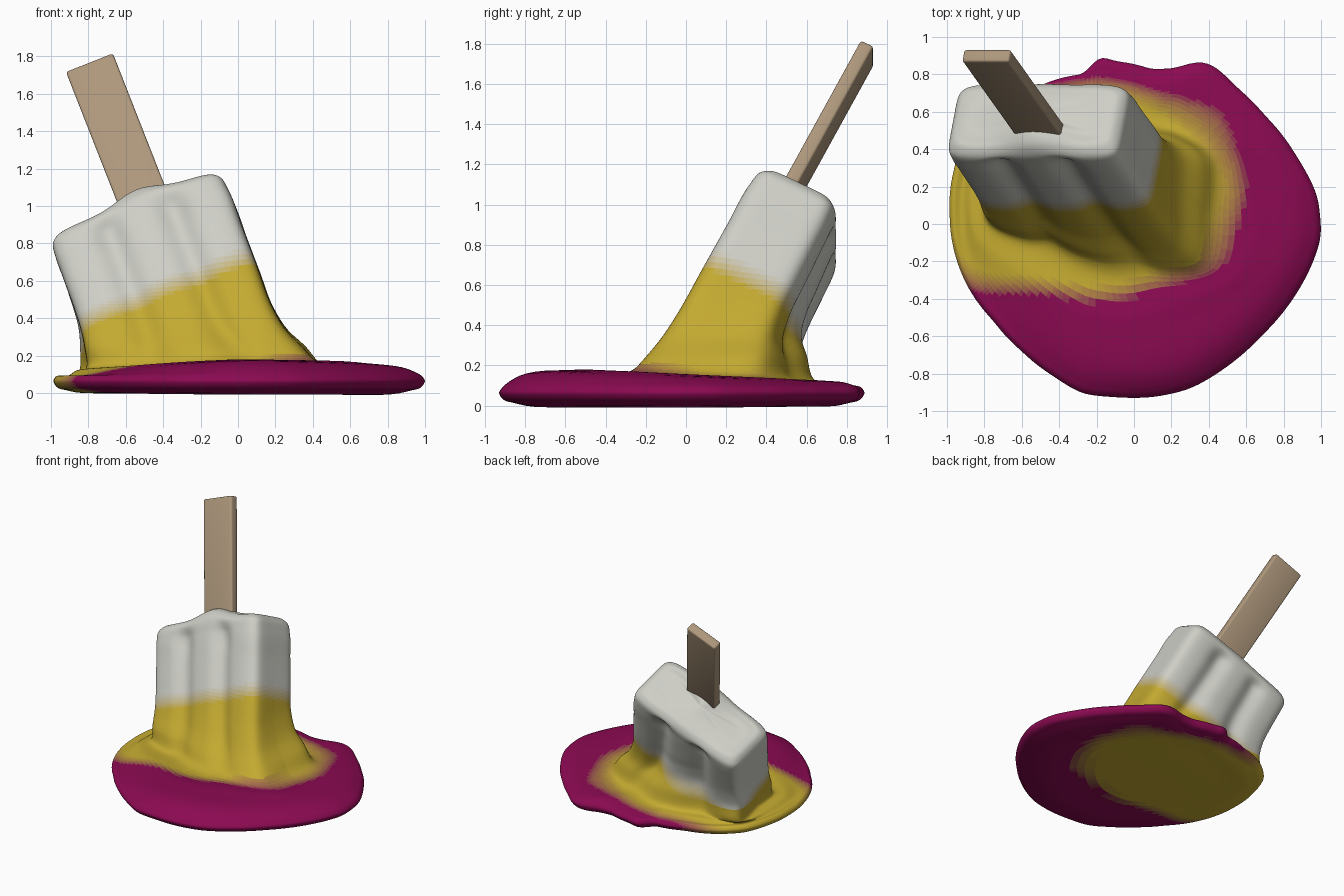
import bpy, bmesh, math
from mathutils import Vector as V, Matrix

if "Cube" in bpy.data.objects:
    bpy.data.objects.remove(bpy.data.objects["Cube"])

# Tilted frame of the ice block: width, thickness and long axis
W, T, A = V((.93, 0, .366)), V((.167, .889, -.424)), V((-.325, .456, .828))
CW, CT = -.147, .014         # block centre in the width / thickness directions
HW, HT = .497, .235          # half width, half thickness
N, SUB = 280, 8              # columns around, steps between rings
C = V((-.22, .15, 0))        # centre of the puddle fan

# Puddle outline seen from above
OUT = [(1, -.07), (.98, .15), (.87, .36), (.7, .58), (.55, .73), (.42, .85), (.34, .87),
       (.22, .83), (.1, .825), (-.1, .87), (-.18, .895), (-.27, .8), (-.5, .74), (-.73, .65),
       (-.89, .5), (-.96, .3), (-.985, .05), (-.96, -.15), (-.88, -.35), (-.75, -.52),
       (-.6, -.68), (-.42, -.82), (-.28, -.905), (-.1, -.925), (.1, -.925), (.3, -.88),
       (.5, -.76), (.68, -.6), (.85, -.4), (.95, -.22)]
POLAR = sorted((math.atan2(y - C.y, x - C.x) % math.tau, math.hypot(x - C.x, y - C.y)) for x, y in OUT)
POLAR = [(POLAR[-1][0] - math.tau, POLAR[-1][1])] + POLAR + [(POLAR[0][0] + math.tau, POLAR[0][1])]


def reach(phi):
    for (a0, r0), (a1, r1) in zip(POLAR, POLAR[1:]):
        if a0 <= phi <= a1:
            return r0 + (r1 - r0) * (phi - a0) / (a1 - a0)


def soft_reach(phi):
    return sum(reach((phi + k * .02) % math.tau) for k in range(-2, 3)) / 5


def section(phi, inset=0, groove=1, taper=1):
    """Rounded rectangle with two melted grooves front and back."""
    c, s = math.cos(phi), math.sin(phi)
    hw, ht = HW - inset, HT - inset
    r = (abs(c / hw) ** 7 + abs(s / ht) ** 7) ** (-1 / 7)
    u, v = r * c, r * s
    dip = sum(math.exp(-((u - g) / .08) ** 2) for g in (-.18, .18))
    v *= 1 - .24 * groove * dip
    return (u * taper if u > 0 else u), v


def block(uv, s):
    return W * (uv[0] + CW) + T * (uv[1] + CT) + A * s


def block_at_z(uv, z):
    p = block(uv, 0)
    return p + A * ((z - p.z) / A.z)


def top_point(phi, inset, s):
    uv = section(phi, inset, .08)
    bump = .075 * math.exp(-((uv[0] - .04) ** 2 + (uv[1] + .1) ** 2) / .03)
    return block(uv, s + bump)


def column(phi):
    d = V((math.cos(phi), math.sin(phi), 0))
    R = soft_reach(phi % math.tau)

    def rim(inset, z):
        return C + d * (R - inset) + V((0, 0, z))
    # flared foot, spreading most on the right and back
    k = .1 + .05 * d.x + (.12 if d.y > 0 else .02) * d.y

    def foot(z, f, taper, groove=.7):
        p = block_at_z(section(phi, 0, groove, taper), z)
        return p + d * k * f
    f0 = foot(.19, 1.05, .93, .4)
    f0.z = .172 - .06 * f0.y + .04 * min(0, f0.x)
    r4 = rim(.06, .115)
    r4.z += .03 * min(0, r4.x) - .01 * max(0, r4.y) + .012 * max(0, -r4.y)
    mid = f0.lerp(r4, .5)
    mid.z = .155 - .045 * mid.y + .04 * min(0, mid.x)
    low, high = foot(.46, .15, .94), block(section(phi, 0, .75), 1.1)
    return [C.copy(), C + d * R * .55 + V((0, 0, .004)), rim(.08, .012), rim(.015, .035), rim(0, .065),
            rim(.016, .09), r4, mid, f0, foot(.25, .7, .93, .6), foot(.34, .35, .93), low,
            low.lerp(high, .35), low.lerp(high, .7), high, top_point(phi, .012, 1.175),
            top_point(phi, .045, 1.21), top_point(phi, .09, 1.222), top_point(phi, .16, 1.225),
            block((0, 0), 1.225 + .075 * math.exp(-.0116 / .03))]


def smooth_path(p):
    """Chord-length spline through the control points."""
    d = [max((b - a).length, 1e-4) for a, b in zip(p, p[1:])]
    g = [(b - a) / L for a, b, L in zip(p, p[1:], d)]
    m = [g[0]] + [(g[i - 1] * d[i] + g[i] * d[i - 1]) / (d[i] + d[i - 1]) for i in range(1, len(g))] + [g[-1]]
    out = []
    for i, L in enumerate(d):
        for j in range(SUB):
            t = j / SUB
            out.append(p[i] * (2 * t**3 - 3 * t * t + 1) + m[i] * L * (t**3 - 2 * t * t + t)
                       + p[i + 1] * (3 * t * t - 2 * t**3) + m[i + 1] * L * (t**3 - t * t))
    return out + [p[-1]]


def material(name, rgb):
    mat = bpy.data.materials.new(name)
    mat.diffuse_color = (*rgb, 1)
    mat.use_nodes = True
    mat.node_tree.nodes["Principled BSDF"].inputs["Base Color"].default_value = mat.diffuse_color
    return mat


def finish(bm, name, mats):
    bmesh.ops.recalc_face_normals(bm, faces=bm.faces)
    me = bpy.data.meshes.new(name)
    bm.to_mesh(me)
    bm.free()
    for mat in mats:
        me.materials.append(mat)
    ob = bpy.data.objects.new(name, me)
    bpy.context.collection.objects.link(ob)
    return ob


# Melting ice block and puddle as one lofted skin
bm = bmesh.new()
cols = []
for i in range(N):
    th = math.tau * i / N
    phi = math.atan2(.62 * math.sin(th), math.cos(th))
    cols.append([bm.verts.new(p) for p in smooth_path(column(phi))])
for i in range(N):
    a, b = cols[i], cols[(i + 1) % N]
    for j in range(len(a) - 1):
        bm.faces.new((a[j], b[j], b[j + 1], a[j + 1]))
bmesh.ops.remove_doubles(bm, verts=bm.verts, dist=1e-5)

# Colour bands: magenta blends to yellow, yellow to white
STEPS = 12
MAGENTA, YELLOW, WHITE = V((.26, .003, .085)), V((.55, .40, .03)), V((.62, .62, .57))
mats = [material("magenta_to_yellow_%d" % i, MAGENTA.lerp(YELLOW, i / STEPS)) for i in range(STEPS)]
mats += [material("yellow_to_white_%d" % i, YELLOW.lerp(WHITE, i / STEPS)) for i in range(STEPS + 1)]
for f in bm.faces:
    f.smooth = True
    p = f.calc_center_median()
    wob = .04 * math.sin(9 * p.x) + .02 * math.sin(14 * p.y + 2)
    ring = (abs((p.x + .3) / .78) ** 2.6 + abs((p.y - .18) / .53) ** 2.6) ** (1 / 2.6) + wob
    t = min(1, max(0, (p.dot(A) - .58) / .12))
    if t > 0 and p.z > .22:
        f.material_index = STEPS + round(t * STEPS)
    elif p.z > .21:
        f.material_index = STEPS
    else:
        f.material_index = round(min(1, max(0, (1.12 - ring) / .22)) * STEPS)
finish(bm, "melting_ice_block", mats)

# Flat wooden stick
bm = bmesh.new()
length = 1.2
centre = V((-.79, .902, 1.755)) - A * (length / 2)
rot = Matrix((W, T, A)).transposed().to_4x4()
bmesh.ops.create_cube(bm, size=1)
bmesh.ops.scale(bm, vec=(.27, .072, length), verts=bm.verts)
bmesh.ops.bevel(bm, geom=bm.edges[:], offset=.014, segments=3, profile=.5, affect='EDGES')
bmesh.ops.transform(bm, matrix=Matrix.Translation(centre) @ rot, verts=bm.verts)
stick = finish(bm, "wooden_stick", [material("wood", (.42, .31, .2))])
bpy.context.view_layer.objects.active = stick
stick.select_set(True)
bpy.ops.object.shade_smooth_by_angle(angle=math.radians(35))
